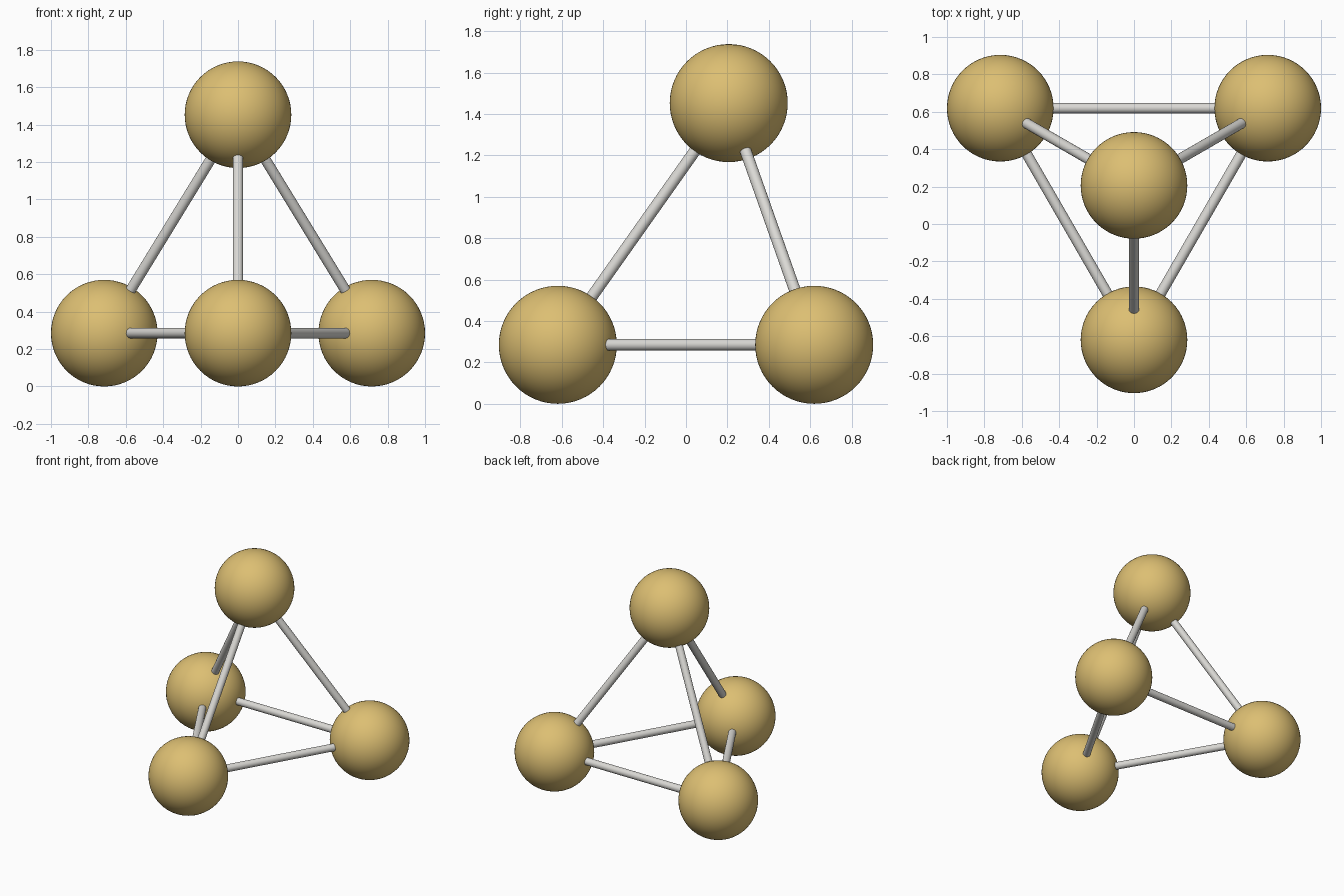
import bpy
import math
from itertools import combinations
from mathutils import Vector

cube = bpy.data.objects.get("Cube")
if cube:
    bpy.data.objects.remove(cube, do_unlink=True)

BALL_RADIUS = 0.285
ROD_RADIUS = 0.028
EDGE = 2 - 2 * BALL_RADIUS


def make_material(name, colour):
    mat = bpy.data.materials.new(name)
    mat.use_nodes = True
    mat.diffuse_color = colour
    mat.node_tree.nodes["Principled BSDF"].inputs["Base Color"].default_value = colour
    return mat


def finish(name, mat):
    obj = bpy.context.object
    obj.name = name
    obj.data.materials.append(mat)
    bpy.ops.object.shade_smooth_by_angle(angle=math.radians(40))
    return obj


def add_ball(name, centre, mat):
    bpy.ops.mesh.primitive_uv_sphere_add(
        segments=64, ring_count=32, radius=BALL_RADIUS, location=centre)
    finish(name, mat)


def add_rod(name, start, end, mat):
    axis = end - start
    bpy.ops.mesh.primitive_cylinder_add(
        vertices=32, radius=ROD_RADIUS, depth=axis.length,
        location=(start + end) / 2,
        rotation=axis.to_track_quat("Z", "Y").to_euler())
    finish(name, mat)


gold = make_material("gold", (0.72, 0.52, 0.17, 1))
silver = make_material("silver", (0.70, 0.69, 0.66, 1))

# Corners of a regular tetrahedron, centred by its base triangle's extent
depth = EDGE * math.sqrt(3) / 2
height = EDGE * math.sqrt(2 / 3)
corners = {
    "front": Vector((0, -depth / 2, BALL_RADIUS)),
    "left": Vector((EDGE / 2, depth / 2, BALL_RADIUS)),
    "right": Vector((-EDGE / 2, depth / 2, BALL_RADIUS)),
    "top": Vector((0, depth / 6, BALL_RADIUS + height)),
}

# Ball at every corner
for name, centre in corners.items():
    add_ball(f"{name}_ball", centre, gold)

# Rod along every edge
for (a, start), (b, end) in combinations(corners.items(), 2):
    add_rod(f"{a}_{b}_rod", start, end, silver)
